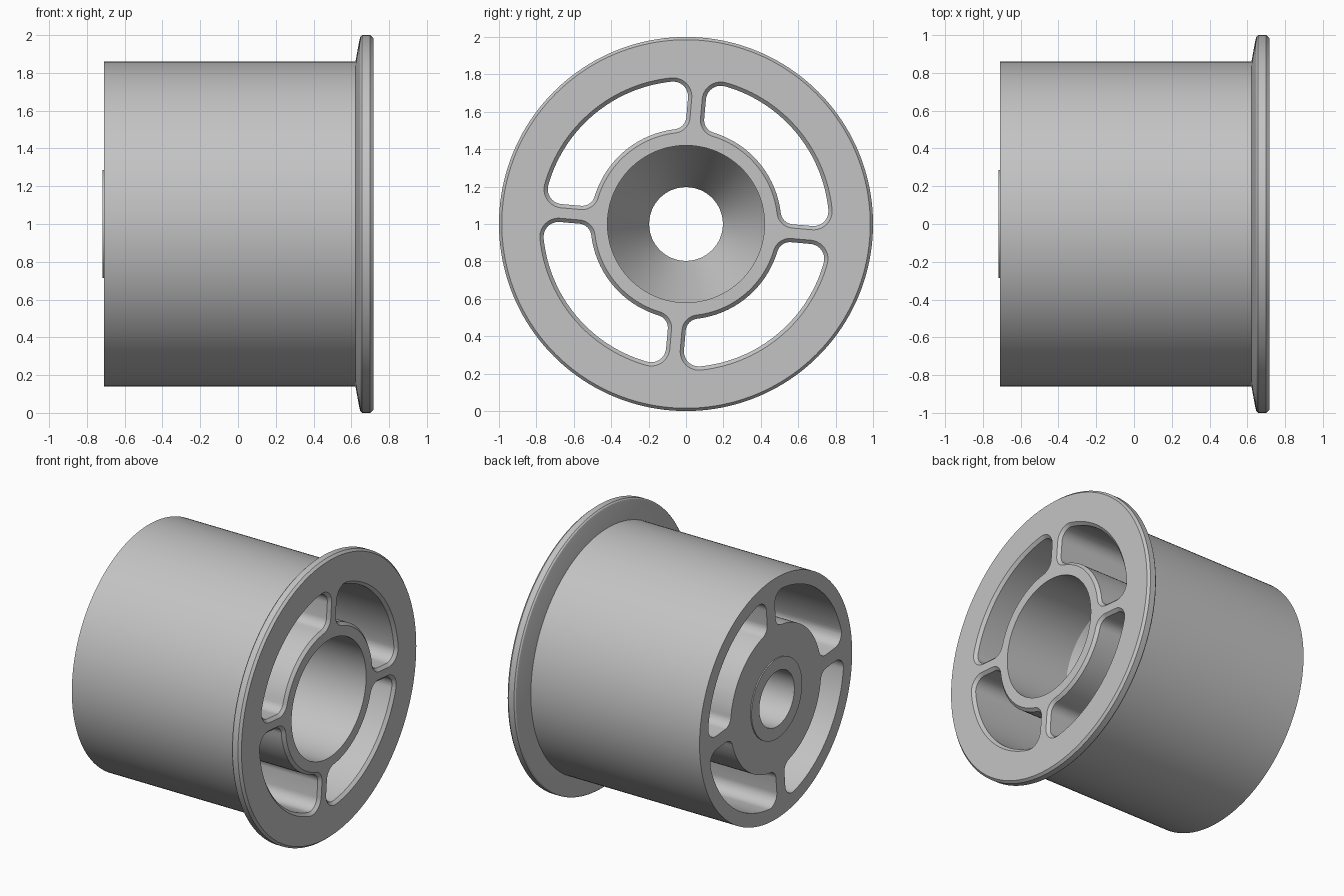
import bpy, bmesh
from math import radians, degrees, atan2, sqrt, sin, cos, pi

cube = bpy.data.objects.get("Cube")
if cube:
    bpy.data.objects.remove(cube, do_unlink=True)

SEGMENTS = 160

grey = bpy.data.materials.new("plain_grey")
grey.use_nodes = True
grey.diffuse_color = (0.55, 0.55, 0.55, 1)
grey.node_tree.nodes["Principled BSDF"].inputs["Base Color"].default_value = (0.55, 0.55, 0.55, 1)


def make_object(name, bm):
    bmesh.ops.recalc_face_normals(bm, faces=bm.faces)
    mesh = bpy.data.meshes.new(name)
    bm.to_mesh(mesh)
    bm.free()
    mesh.materials.append(grey)
    obj = bpy.data.objects.new(name, mesh)
    bpy.context.collection.objects.link(obj)
    return obj


def bridge(bm, a, b):
    """Quads between two closed loops of equal length."""
    n = len(a)
    for i in range(n):
        j = (i + 1) % n
        bm.faces.new((a[i], a[j], b[j], b[i]))


def lathe_x(name, profile):
    """Revolve a closed (x, radius) profile around the x axis."""
    bm = bmesh.new()
    rings = []
    for x, r in profile:
        turn = [2 * pi * i / SEGMENTS for i in range(SEGMENTS)]
        rings.append([bm.verts.new((x, r * cos(t), 1 + r * sin(t))) for t in turn])
    for i in range(len(rings)):
        bridge(bm, rings[i - 1], rings[i])
    return make_object(name, bm)


def arc(cx, cy, r, start, end, steps):
    angles = [radians(start + (end - start) * i / steps) for i in range(steps + 1)]
    return [(cx + r * cos(t), cy + r * sin(t)) for t in angles]


def pocket_outline(inset):
    """Rounded quarter-ring slot between two spokes at right angles."""
    inner, outer = 0.49 + inset, 0.785 - inset
    half_spoke = 0.028 + inset
    f_out, f_in = 0.10 - inset, 0.09 - inset
    # corner centres beside the first spoke
    vo = half_spoke + f_out
    uo = sqrt((outer - f_out) ** 2 - vo ** 2)
    vi = half_spoke + f_in
    ui = sqrt((inner + f_in) ** 2 - vi ** 2)
    ao, ai = degrees(atan2(vo, uo)), degrees(atan2(vi, ui))
    pts = arc(uo, vo, f_out, -90, ao, 10)
    pts += arc(0, 0, outer, ao, 90 - ao, 30)[1:-1]
    pts += arc(vo, uo, f_out, 90 - ao, 180, 10)
    pts += arc(vi, ui, f_in, 180, 270 - ai, 10)
    pts += arc(0, 0, inner, 90 - ai, ai, 24)[1:-1]
    pts += arc(ui, vi, f_in, 180 + ai, 270, 10)
    return pts


# Barrel, flange, hub bore, counterbore and end boss in one profile
wheel = lathe_x("flanged_wheel", [
    (-0.717, 0.197), (-0.717, 0.285), (-0.709, 0.285), (-0.709, 0.86),
    (0.622, 0.86), (0.643, 0.975), (0.648, 0.992), (0.657, 1.0),
    (0.70, 1.0), (0.717, 0.985),
    (0.717, 0.42), (0.22, 0.42), (-0.2, 0.197)])

# Four through pockets, chamfered at the flange end
bm = bmesh.new()
for k in range(4):
    a = radians(90 * k - 5)
    loops = []
    for x, inset in ((-0.9, 0.02), (0.697, 0.02), (0.737, -0.02)):
        loops.append([bm.verts.new((x, u * cos(a) - v * sin(a), 1 + u * sin(a) + v * cos(a)))
                      for u, v in pocket_outline(inset)])
    for lower, upper in zip(loops, loops[1:]):
        bridge(bm, lower, upper)
    bm.faces.new(loops[0])
    bm.faces.new(loops[-1])
cutter = make_object("pocket_cutter", bm)
cutter.hide_render = True

cut = wheel.modifiers.new("pockets", "BOOLEAN")
cut.operation = "DIFFERENCE"
cut.solver = "EXACT"
cut.object = cutter
bpy.ops.object.select_all(action="DESELECT")
wheel.select_set(True)
bpy.context.view_layer.objects.active = wheel
bpy.ops.object.modifier_apply(modifier=cut.name)
bpy.data.objects.remove(cutter, do_unlink=True)
bpy.ops.object.shade_smooth_by_angle(angle=radians(25))
